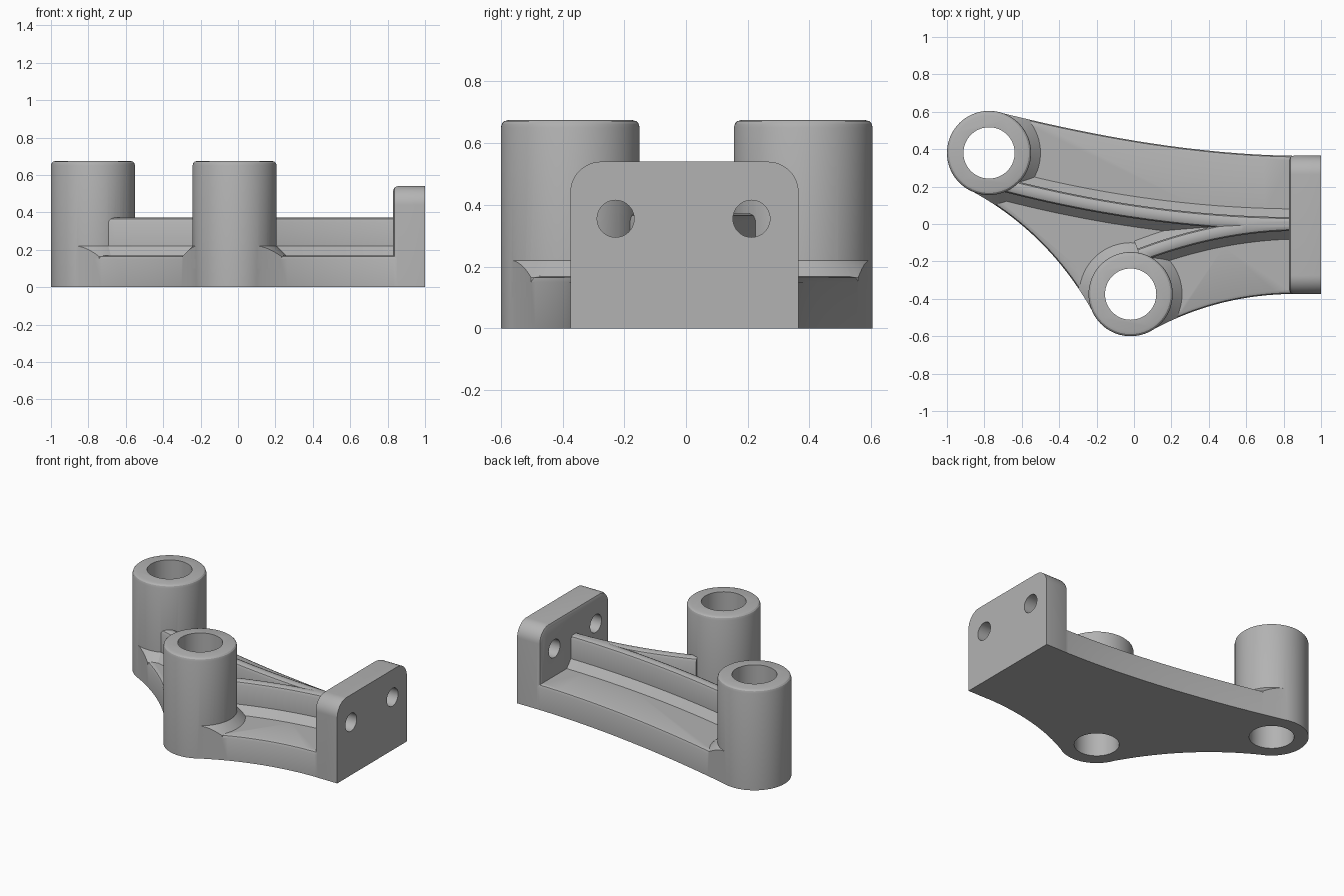
import bpy, bmesh, math
from mathutils import Vector

if "Cube" in bpy.data.objects:
    bpy.data.objects.remove(bpy.data.objects["Cube"])

grey = bpy.data.materials.new("cast grey")
grey.diffuse_color = (0.45, 0.45, 0.45, 1)
grey.use_nodes = True
grey.node_tree.nodes["Principled BSDF"].inputs["Base Color"].default_value = grey.diffuse_color

A, B = (-0.775, 0.38), (-0.018, -0.375)   # boss centres
R, HOLE, TOP = 0.225, 0.137, 0.675


def loft(name, rings):
    """Closed solid through equal-length rings of points."""
    bm = bmesh.new()
    vs = [[bm.verts.new(p) for p in ring] for ring in rings]
    n = len(vs[0])
    for a, b in zip(vs, vs[1:]):
        for i in range(n):
            j = (i + 1) % n
            bm.faces.new((a[i], a[j], b[j], b[i]))
    bm.faces.new(vs[0])
    bm.faces.new(vs[-1])
    bmesh.ops.recalc_face_normals(bm, faces=bm.faces)
    me = bpy.data.meshes.new(name)
    bm.to_mesh(me)
    bm.free()
    me.materials.append(grey)
    ob = bpy.data.objects.new(name, me)
    bpy.context.collection.objects.link(ob)
    return ob


def boolean(target, tool, op):
    m = target.modifiers.new(op, 'BOOLEAN')
    m.operation, m.solver, m.object = op, 'EXACT', tool
    bpy.context.view_layer.objects.active = target
    bpy.ops.object.modifier_apply(modifier=m.name)
    bpy.data.objects.remove(tool)


def arc(c, r, a0, a1, n):
    return [(c[0] + r * math.cos(math.radians(a0 + (a1 - a0) * i / n)),
             c[1] + r * math.sin(math.radians(a0 + (a1 - a0) * i / n))) for i in range(n + 1)]


def turned(name, c, profile):
    """Round solid from (radius, height) pairs."""
    return loft(name, [[(x, y, z) for x, y in arc(c, r, 0, 360, 72)[:-1]] for r, z in profile])


def bezier(p0, p1, p2, n=20):
    out = []
    for i in range(1, n):
        t = i / n
        out.append(tuple((1 - t) ** 2 * p0[k] + 2 * t * (1 - t) * p1[k] + t * t * p2[k] for k in (0, 1)))
    return out


def inset(pts, d):
    """Offset a counter-clockwise outline inwards."""
    out = []
    for i, p in enumerate(pts):
        e1 = (Vector(p) - Vector(pts[i - 1])).normalized()
        e2 = (Vector(pts[(i + 1) % len(pts)]) - Vector(p)).normalized()
        n1, n2 = Vector((-e1.y, e1.x)), Vector((-e2.y, e2.x))
        out.append(tuple(Vector(p) + (n1 + n2) * (d / (1 + n1.dot(n2)))))
    return out


# Base outline: boss arcs joined by concave curves, straight end under the flange
arc_a = arc(A, R - 0.001, 76, 239, 24)
arc_b = arc(B, R - 0.001, 203, 299, 18)
outline = ([(0.99, 0.364), (0.83, 0.365)]
           + bezier((0.83, 0.365), (0.15, 0.378), arc_a[0]) + arc_a
           + bezier(arc_a[-1], (-0.47, -0.03), arc_b[0]) + arc_b
           + bezier(arc_b[-1], (0.43, -0.383), (0.83, -0.374)) + [(0.83, -0.374), (0.99, -0.374)])
bracket = loft("bracket", [[(x, y, z) for x, y in inset(outline, d)]
                           for d, z in ((0, 0), (0, 0.15), (0.006, 0.164), (0.02, 0.17))])

# Chamfered collars round the bosses, trimmed to the outline
for c in (A, B):
    collar = turned("collar", c, ((0.28, 0.1), (0.28, 0.165), (0.222, 0.223)))
    trim = loft("trim", [[(x, y, z) for x, y in outline] for z in (-0.1, 1)])
    boolean(collar, trim, 'INTERSECT')
    boolean(bracket, collar, 'UNION')

# Curved ribs with chamfered feet and rounded tops
half = [(0.085, 0.1), (0.085, 0.165), (0.036, 0.22), (0.036, 0.35), (0.029, 0.365), (0.014, 0.372)]
section = half + [(-w, z) for w, z in reversed(half)]
for k, x0 in ((0.082, -0.70), (-0.22, 0.03)):
    rings = []
    for i in range(33):
        x = x0 + (0.9 - x0) * i / 32
        t = Vector((1, -2 * k * (0.9 - x))).normalized()
        y = k * (0.9 - x) ** 2
        rings.append([(x - t.y * w, y + t.x * w, z) for w, z in section])
    boolean(bracket, loft("rib", rings), 'UNION')

# Mounting flange with rounded top corners and a softened inner edge
plate = ([(-0.375, 0), (0.365, 0)] + arc((0.265, 0.44), 0.1, 0, 90, 12)
         + arc((-0.275, 0.44), 0.1, 90, 180, 12))
flange = loft("flange", [[(x, y, max(z, 0)) for y, z in inset(plate, d)]
                         for d, x in ((0.022, 0.83), (0.007, 0.836), (0, 0.852), (0, 1))])
boolean(bracket, flange, 'UNION')

# Bosses
for c in (A, B):
    boss = turned("boss", c, ((R, 0), (R, TOP - 0.025), (R - 0.004, TOP - 0.011),
                              (R - 0.011, TOP - 0.004), (R - 0.025, TOP)))
    boolean(bracket, boss, 'UNION')

# Bores and bolt holes
for c in (A, B):
    boolean(bracket, turned("bore", c, ((HOLE, -0.1), (HOLE, 1))), 'DIFFERENCE')
for y in (-0.228, 0.212):
    hole = loft("bolt_hole", [[(x, p, q) for p, q in arc((y, 0.355), 0.06, 0, 360, 40)[:-1]]
                              for x in (0.8, 1.1)])
    boolean(bracket, hole, 'DIFFERENCE')

bpy.ops.object.select_all(action='DESELECT')
bracket.select_set(True)
bpy.context.view_layer.objects.active = bracket
bpy.ops.object.shade_smooth_by_angle(angle=math.radians(28))
